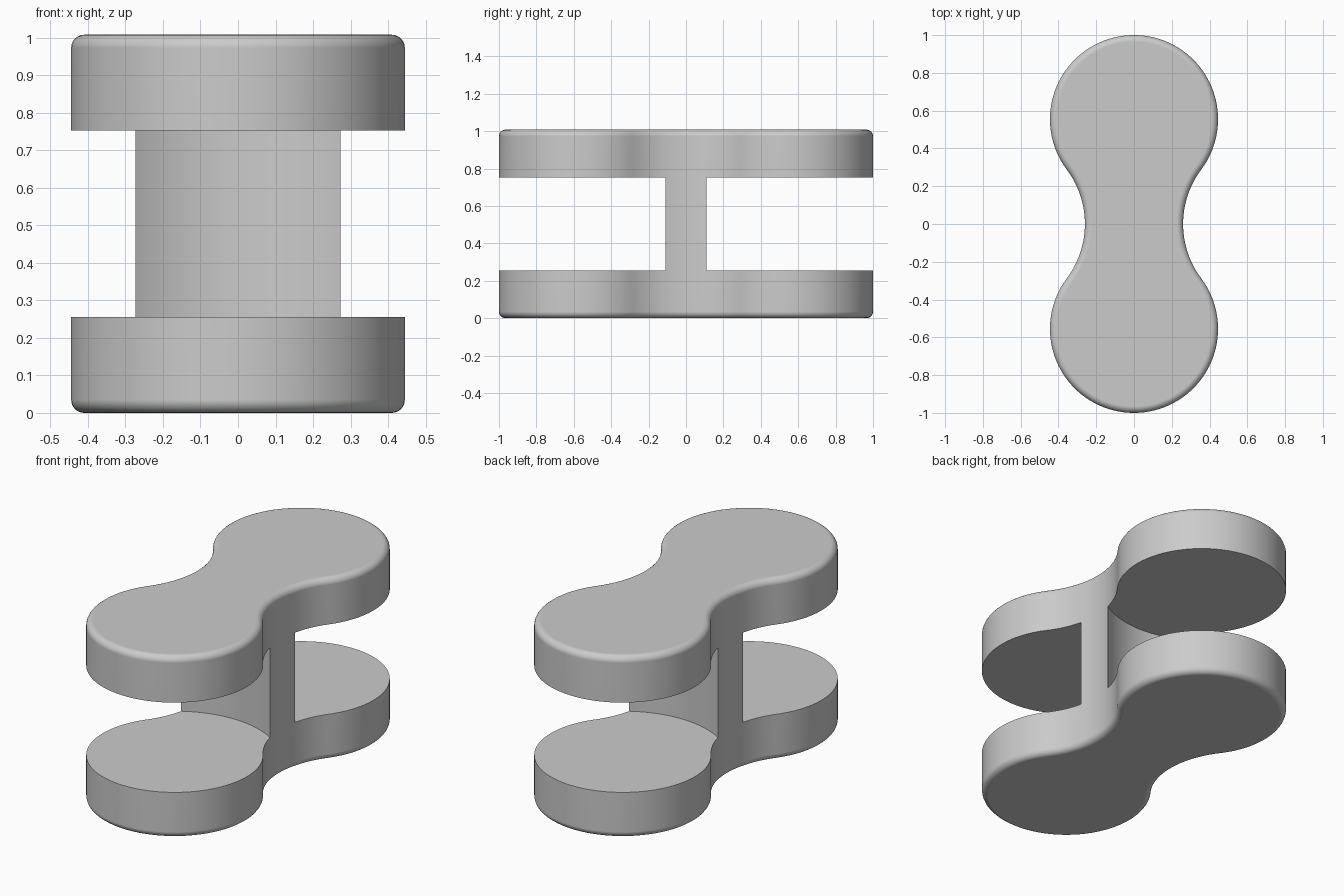
import bpy, bmesh, math
from math import sin, cos, pi

cube = bpy.data.objects.get("Cube")
if cube:
    bpy.data.objects.remove(cube)

HEIGHT = 1.008
LOBE_R, LOBE_Y = 0.445, 0.555       # round ends
WAIST_X, WAIST_R = 0.74, 0.48       # arcs blending the ends at the waist
GAP_LOW, GAP_HIGH, GAP_R = 0.255, 0.753, 0.522
ROUNDING = 0.035


def arc(cx, cy, r, start, end, steps):
    """Points along an arc, leaving out the last one."""
    return [(cx + r * cos(start + (end - start) * i / steps),
             cy + r * sin(start + (end - start) * i / steps)) for i in range(steps)]


def make_object(name, bm):
    mesh = bpy.data.meshes.new(name)
    bm.to_mesh(mesh)
    bm.free()
    obj = bpy.data.objects.new(name, mesh)
    bpy.context.collection.objects.link(obj)
    return obj


def prism(outline, low, high):
    """Extrude a closed outline from low to high."""
    bm = bmesh.new()
    base = bm.faces.new([bm.verts.new((x, y, low)) for x, y in outline])
    top = bmesh.ops.extrude_face_region(bm, geom=[base], use_keep_orig=True)["geom"]
    bmesh.ops.translate(bm, vec=(0, 0, high - low),
                        verts=[v for v in top if isinstance(v, bmesh.types.BMVert)])
    bmesh.ops.recalc_face_normals(bm, faces=bm.faces)
    return bm


# Dumbbell outline: two round ends joined by concave waist arcs
tilt = math.atan2(LOBE_Y, WAIST_X)
half = (arc(0, LOBE_Y, LOBE_R, -tilt, pi + tilt, 72)
        + arc(-WAIST_X, 0, WAIST_R, tilt, -tilt, 24))
outline = half + [(-x, -y) for x, y in half]

# Solid body with rounded top and bottom rims
bm = prism(outline, 0, HEIGHT)
rims = [e for e in bm.edges if abs(e.verts[0].co.z - e.verts[1].co.z) < 1e-5]
bmesh.ops.bevel(bm, geom=rims, offset=ROUNDING, segments=6, profile=0.5,
                affect='EDGES')
body = make_object("spool_body", bm)

# Round gaps at both ends leave a thin web with hollow faces
for label, side in (("front", -1), ("back", 1)):
    ring = arc(0, side * LOBE_Y, GAP_R, 0, 2 * pi, 128)
    cutter = make_object(label + "_gap_cutter", prism(ring, GAP_LOW, GAP_HIGH))
    cutter.hide_render = True
    cut = body.modifiers.new(label + "_gap", 'BOOLEAN')
    cut.operation = 'DIFFERENCE'
    cut.solver = 'EXACT'
    cut.object = cutter
    bpy.context.view_layer.objects.active = body
    bpy.ops.object.modifier_apply(modifier=cut.name)
    bpy.data.objects.remove(cutter)

# Smooth curved walls, crisp gap edges, flat caps
bpy.ops.object.select_all(action='DESELECT')
body.select_set(True)
bpy.context.view_layer.objects.active = body
bpy.ops.object.shade_smooth_by_angle(angle=math.radians(30))
weighted = body.modifiers.new("flat_caps", 'WEIGHTED_NORMAL')
weighted.keep_sharp = True
